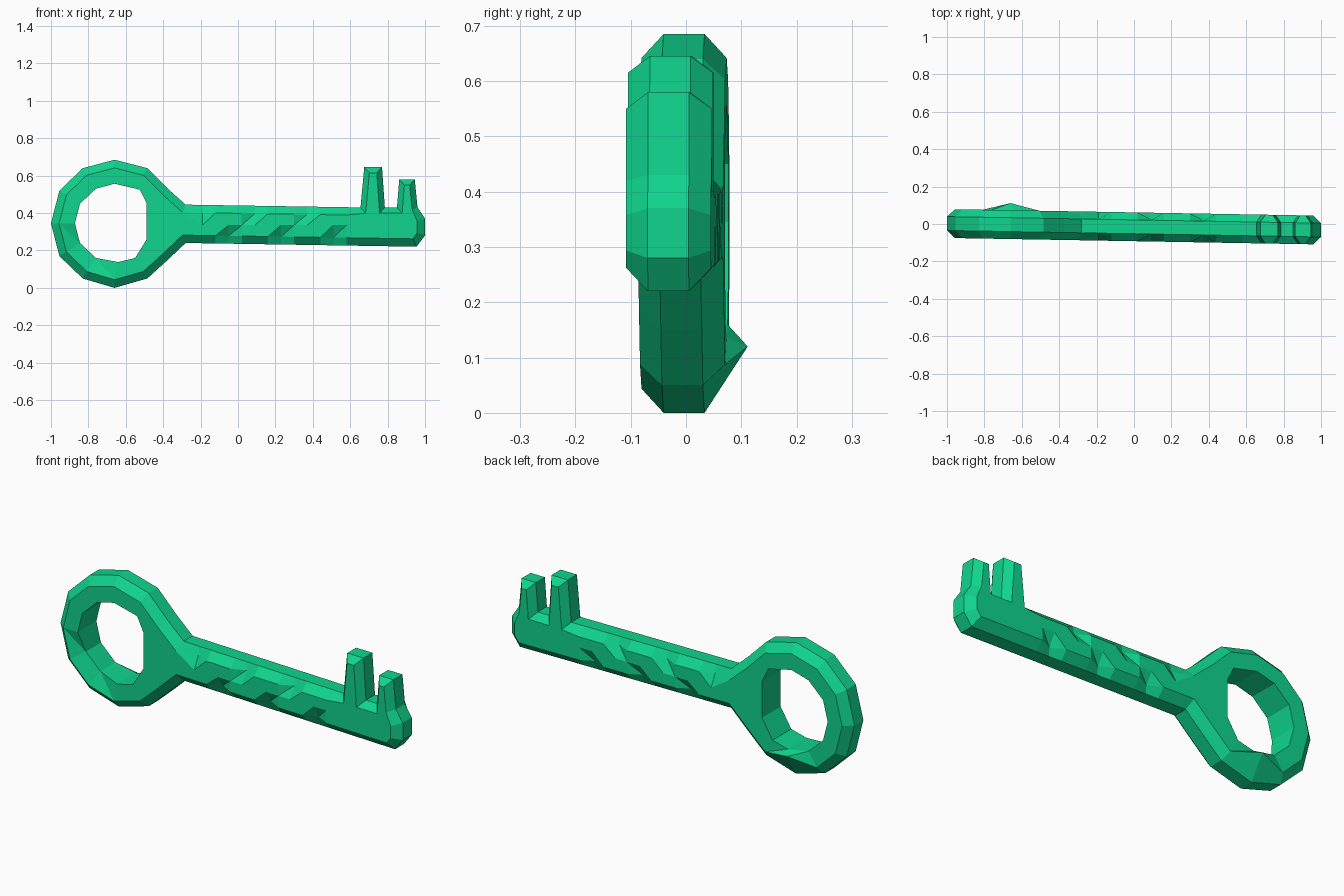
import bpy, bmesh, math
from mathutils import Vector
from mathutils.geometry import delaunay_2d_cdt

if "Cube" in bpy.data.objects:
    bpy.data.objects.remove(bpy.data.objects["Cube"])

green = bpy.data.materials.new("emerald green")
green.diffuse_color = (0.005, 0.66, 0.27, 1)
green.use_nodes = True
green.node_tree.nodes["Principled BSDF"].inputs["Base Color"].default_value = green.diffuse_color

# --- outline in x,z (clockwise from the top of the bow) ---
stations = [-0.19 + 0.07 * i for i in range(12)]
def top_z(x): return 0.445 - 0.016 * (x + 0.28)
def low_z(x): return 0.24 - 0.016 * (x + 0.28)

outer = [(-0.66, 0.685), (-0.485, 0.64), (-0.375, 0.53), (-0.28, 0.445)]
outer += [(x, top_z(x)) for x in stations]
# two teeth and the rounded tip
outer += [(0.655, 0.43), (0.675, 0.645), (0.77, 0.645), (0.785, 0.43),
          (0.85, 0.43), (0.862, 0.58), (0.945, 0.58), (0.96, 0.43),
          (1.0, 0.37), (1.0, 0.28), (0.955, 0.22)]
outer += [(x, low_z(x)) for x in reversed(stations)]
outer += [(-0.28, 0.24), (-0.375, 0.15), (-0.485, 0.05), (-0.66, 0.0), (-0.83, 0.05),
          (-0.955, 0.17), (-1.0, 0.345), (-0.955, 0.52), (-0.83, 0.64)]
hole = [(-0.66, 0.557), (-0.525, 0.525), (-0.488, 0.45), (-0.488, 0.26),
        (-0.55, 0.16), (-0.64, 0.138), (-0.76, 0.16), (-0.845, 0.24),
        (-0.872, 0.345), (-0.845, 0.45), (-0.76, 0.53)]
outer = [Vector(p) for p in outer]
hole = [Vector(p) for p in hole]
middle = [Vector((x, 0.335)) for x in stations]

HALF, RIM, NOTCH = 0.077, 0.037, 0.035
def centre_y(x): return -0.015 - 0.0175 * x      # the key leans slightly

def inset(loop):
    """Mitred inward offset of a clockwise loop."""
    res = []
    for i, p in enumerate(loop):
        a = (p - loop[i - 1]).normalized()
        b = (loop[(i + 1) % len(loop)] - p).normalized()
        na, nb = Vector((a.y, -a.x)), Vector((b.y, -b.x))
        m = (na + nb).normalized()
        d = 0.03 if p.x > 0.6 and p.y > 0.4 else 0.042
        res.append(p + m * d / max(0.5, m.dot(na)))
    return res

def inside(p, loop):
    hit = False
    for i, a in enumerate(loop):
        b = loop[i - 1]
        if (a.y > p.y) != (b.y > p.y):
            if p.x < (b.x - a.x) * (p.y - a.y) / (b.y - a.y) + a.x:
                hit = not hit
    return hit

inner = inset(outer)
n, m = len(outer), len(hole)
bm = bmesh.new()

def ring_faces(a, b):
    for i in range(len(a)):
        j = (i + 1) % len(a)
        bm.faces.new((a[i], a[j], b[j], b[i]))

def is_notch(p):
    """Facet notches alternate along the upper and lower shaft edges."""
    for i, x in enumerate(stations):
        if abs(p.x - x) < 0.01:
            return i % 4 == (0 if p.y > 0.335 else 2)
    return False

rims, holes = [], []
for side in (-1, 1):
    def vert(p, h):
        return bm.verts.new((p.x, centre_y(p.x) + side * h, p.y))
    pts = [p.copy() for p in inner]
    heights = [HALF - NOTCH if is_notch(p) else HALF for p in inner]
    if side > 0:                                  # raised spur at the back of the bow
        k = min(range(n), key=lambda i: inner[i].y)
        pts[k] = Vector((-0.66, 0.12))
        heights[k] = 0.115
    # chipped inner edge at the front of the bow
    hole_h = [HALF - 0.03 if side < 0 and p.x < -0.7 and p.y < 0.3 else HALF for p in hole]
    rim = [vert(p, RIM) for p in outer]
    edge = [vert(p, h) for p, h in zip(pts, heights)]
    hv = [vert(p, h) for p, h in zip(hole, hole_h)]
    mid = [vert(p, HALF) for p in middle]
    ring_faces(rim, edge)
    rims.append(rim)
    holes.append(hv)
    # faceted broad face
    coords, verts = pts + hole + middle, edge + hv + mid
    edges = [(i, (i + 1) % n) for i in range(n)]
    edges += [(n + i, n + (i + 1) % m) for i in range(m)]
    co, _, tris, orig, _, _ = delaunay_2d_cdt(coords, edges, [], 0, 1e-6)
    for t in tris:
        c = sum((co[i] for i in t), Vector((0, 0))) / len(t)
        if inside(c, pts) and not inside(c, hole):
            bm.faces.new([verts[orig[i][0]] for i in t])
ring_faces(rims[0], rims[1])
ring_faces(holes[0], holes[1])
bmesh.ops.recalc_face_normals(bm, faces=bm.faces)

mesh = bpy.data.meshes.new("key")
bm.to_mesh(mesh)
bm.free()
mesh.materials.append(green)
bpy.context.collection.objects.link(bpy.data.objects.new("key", mesh))
